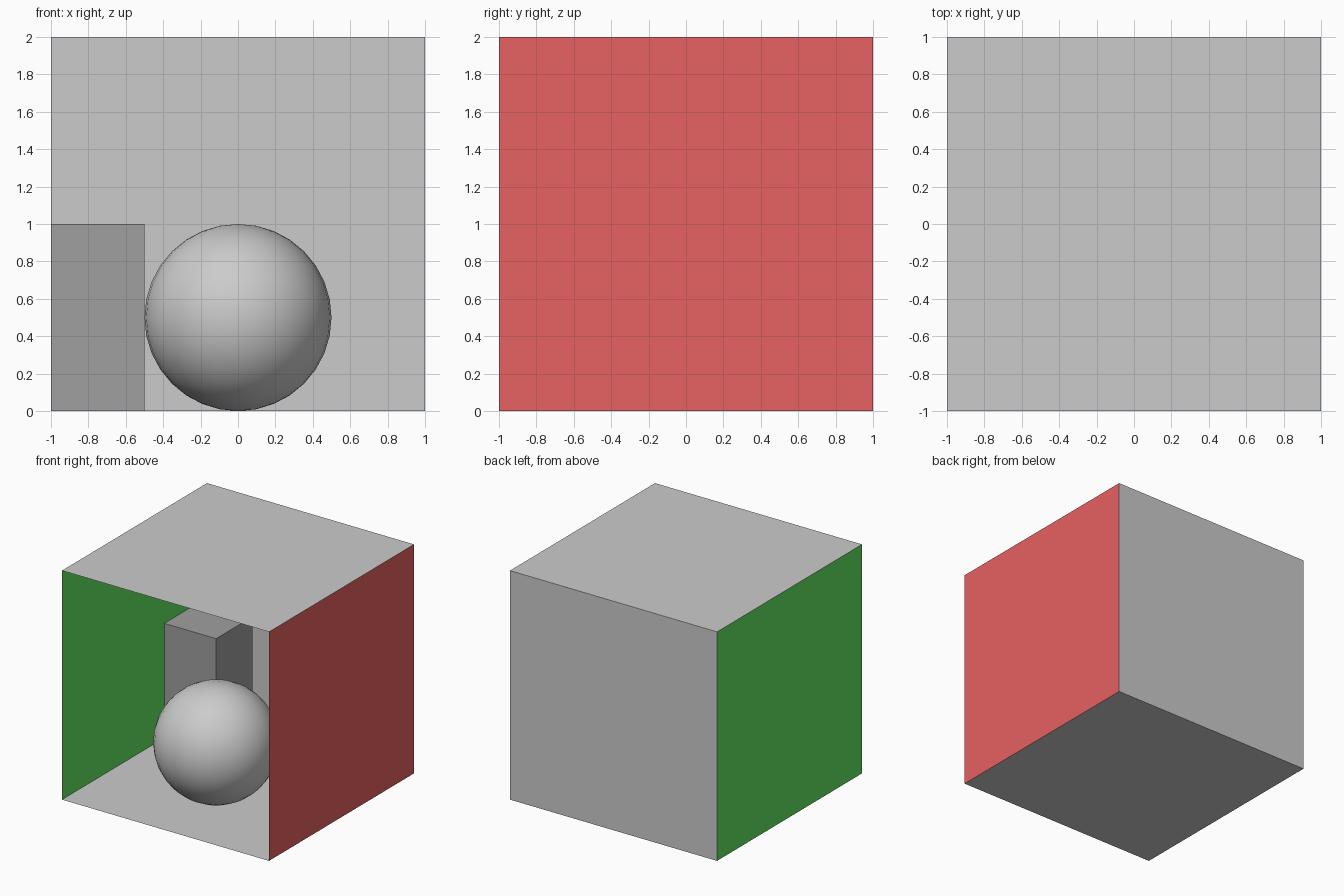
import bpy
from math import pi, radians

if "Cube" in bpy.data.objects:
    bpy.data.objects.remove(bpy.data.objects["Cube"])


def material(name, color):
    mat = bpy.data.materials.new(name)
    mat.diffuse_color = (*color, 1.0)
    mat.use_nodes = True
    mat.node_tree.nodes["Principled BSDF"].inputs["Base Color"].default_value = mat.diffuse_color
    return mat


def finish(name, mat=None):
    obj = bpy.context.object
    obj.name = obj.data.name = name
    if mat:
        obj.data.materials.append(mat)
    return obj


def panel(name, location, rotation=(0, 0, 0), mat=None):
    bpy.ops.mesh.primitive_plane_add(size=2, location=location, rotation=rotation)
    return finish(name, mat)


red = material("red", (0.8, 0.12, 0.12))
green = material("green", (0.12, 0.8, 0.12))
dark_grey = material("dark_grey", (0.35, 0.35, 0.35))

# Room: single-sheet panels, front left open
panel("floor", (0, 0, 0))
panel("ceiling", (0, 0, 2), (pi, 0, 0))
panel("back_wall", (0, 1, 1), (pi / 2, 0, 0))
panel("left_wall", (-1, 0, 1), (0, pi / 2, 0), green)
panel("right_wall", (1, 0, 1), (0, -pi / 2, 0), red)

# Ball resting on the floor
bpy.ops.mesh.primitive_uv_sphere_add(segments=32, ring_count=16, radius=0.5,
                                     location=(0, -0.3, 0.5))
finish("ball")
bpy.ops.object.shade_smooth_by_angle(angle=radians(30))

# Tall block against the left wall, a hair clear of the wall and floor sheets
gap = 0.001
bpy.ops.mesh.primitive_cube_add(size=1, location=(-0.75 + gap, 0.66, 0.5 + gap))
block = finish("tall_block", dark_grey)
block.scale = (0.5, 0.5, 1.0)
bpy.ops.object.transform_apply(location=False, rotation=False, scale=True)
